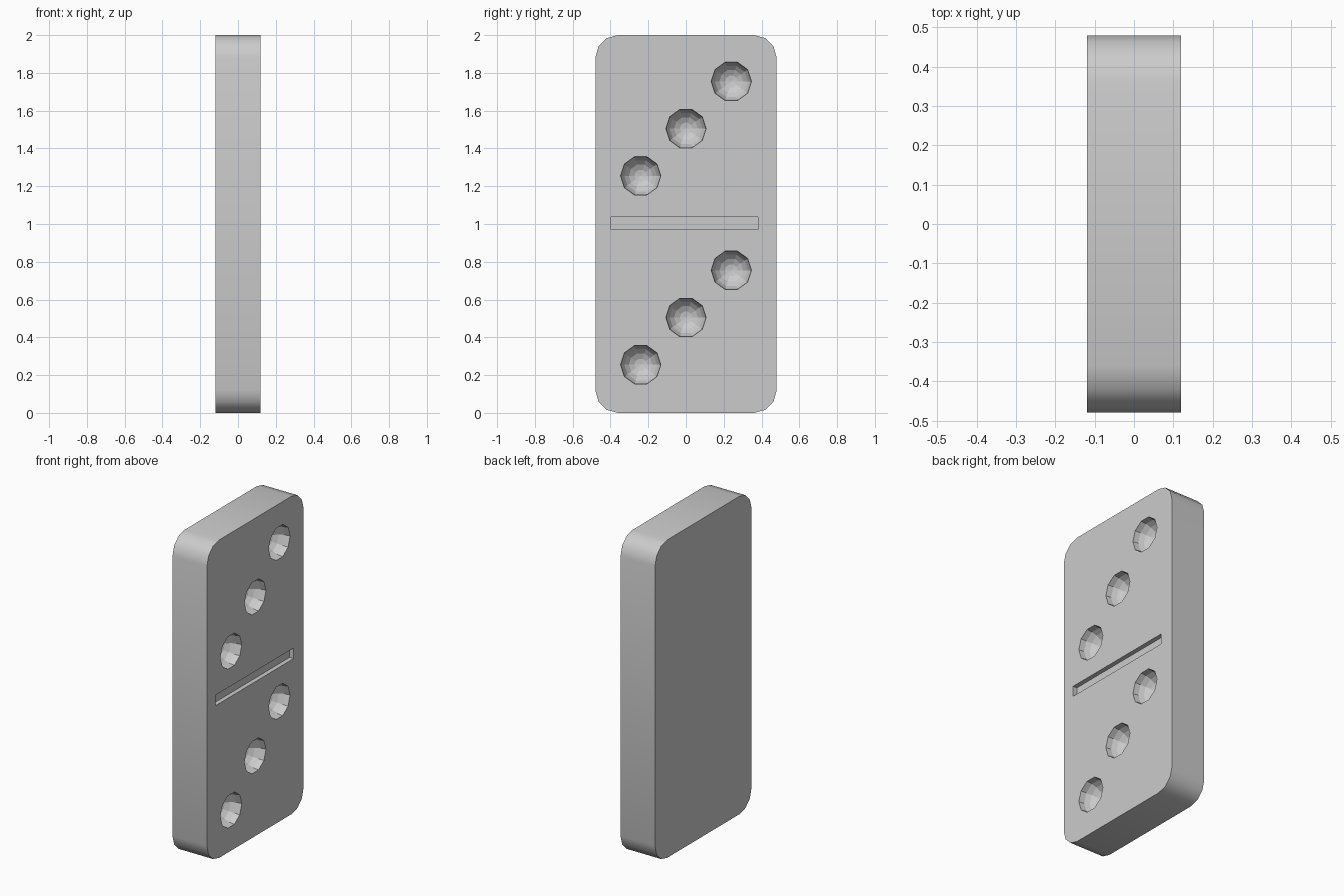
import bpy, bmesh
from math import sin, cos, atan2, pi, radians
from mathutils import Matrix

if "Cube" in bpy.data.objects:
    bpy.data.objects.remove(bpy.data.objects["Cube"])

HX, HY, H, R = 0.12, 0.48, 2.0, 0.12


def make_object(name, bm):
    bmesh.ops.recalc_face_normals(bm, faces=bm.faces)
    mesh = bpy.data.meshes.new(name)
    bm.to_mesh(mesh)
    bm.free()
    obj = bpy.data.objects.new(name, mesh)
    bpy.context.collection.objects.link(obj)
    return obj


# Tile: rounded rectangle outline (3 segments per corner) extruded along x
bm = bmesh.new()
corners = [(HY - R, H - R), (R - HY, H - R), (R - HY, R), (HY - R, R)]
outline = []
for q, (cy, cz) in enumerate(corners):
    for i in range(4):
        a = q * pi / 2 + i * pi / 6
        outline.append(bm.verts.new((-HX, cy + R * cos(a), cz + R * sin(a))))
back = bm.faces.new(outline)
ext = bmesh.ops.extrude_face_region(bm, geom=[back], use_keep_orig=True)
new_verts = [g for g in ext["geom"] if isinstance(g, bmesh.types.BMVert)]
bmesh.ops.translate(bm, verts=new_verts, vec=(2 * HX, 0, 0))
tile = make_object("domino_tile", bm)

# Pips: two diagonal rows of three ten-sided hemispherical dimples
bm = bmesh.new()
for base in (0.505, 1.505):
    for step in (-1, 0, 1):
        verts = bmesh.ops.create_uvsphere(bm, u_segments=10, v_segments=10, radius=0.107)["verts"]
        rim = max(verts, key=lambda v: v.co.x ** 2 + v.co.y ** 2).co
        turn = Matrix.Rotation(pi / 2 - atan2(rim.y, rim.x), 4, "Z")
        place = Matrix.Translation((HX - 0.002, 0.24 * step, base + 0.25 * step))
        bmesh.ops.transform(bm, matrix=place @ Matrix.Rotation(pi / 2, 4, "Y") @ turn, verts=verts)

# Divider groove across the middle
bmesh.ops.create_cube(bm, size=1, matrix=Matrix.Translation((HX, -0.008, 1.004))
                      @ Matrix.Diagonal((0.056, 0.778, 0.066, 1)))
cutter = make_object("pip_and_groove_cutter", bm)
cutter.hide_render = True

# Cut the face, then shade
bpy.context.view_layer.objects.active = tile
tile.select_set(True)
mod = tile.modifiers.new("recesses", "BOOLEAN")
mod.operation = "DIFFERENCE"
mod.solver = "EXACT"
mod.object = cutter
bpy.ops.object.modifier_apply(modifier=mod.name)
bpy.data.objects.remove(cutter)

for p in tile.data.polygons:
    p.use_smooth = False
# Smooth only the long outer sides; the dimples stay faceted
bpy.ops.object.shade_smooth_by_angle(angle=radians(30.5))
for p in tile.data.polygons:
    c = p.center
    if abs(c.y) < HY - R and 0.1 < c.z < H - 0.1:
        p.use_smooth = False
